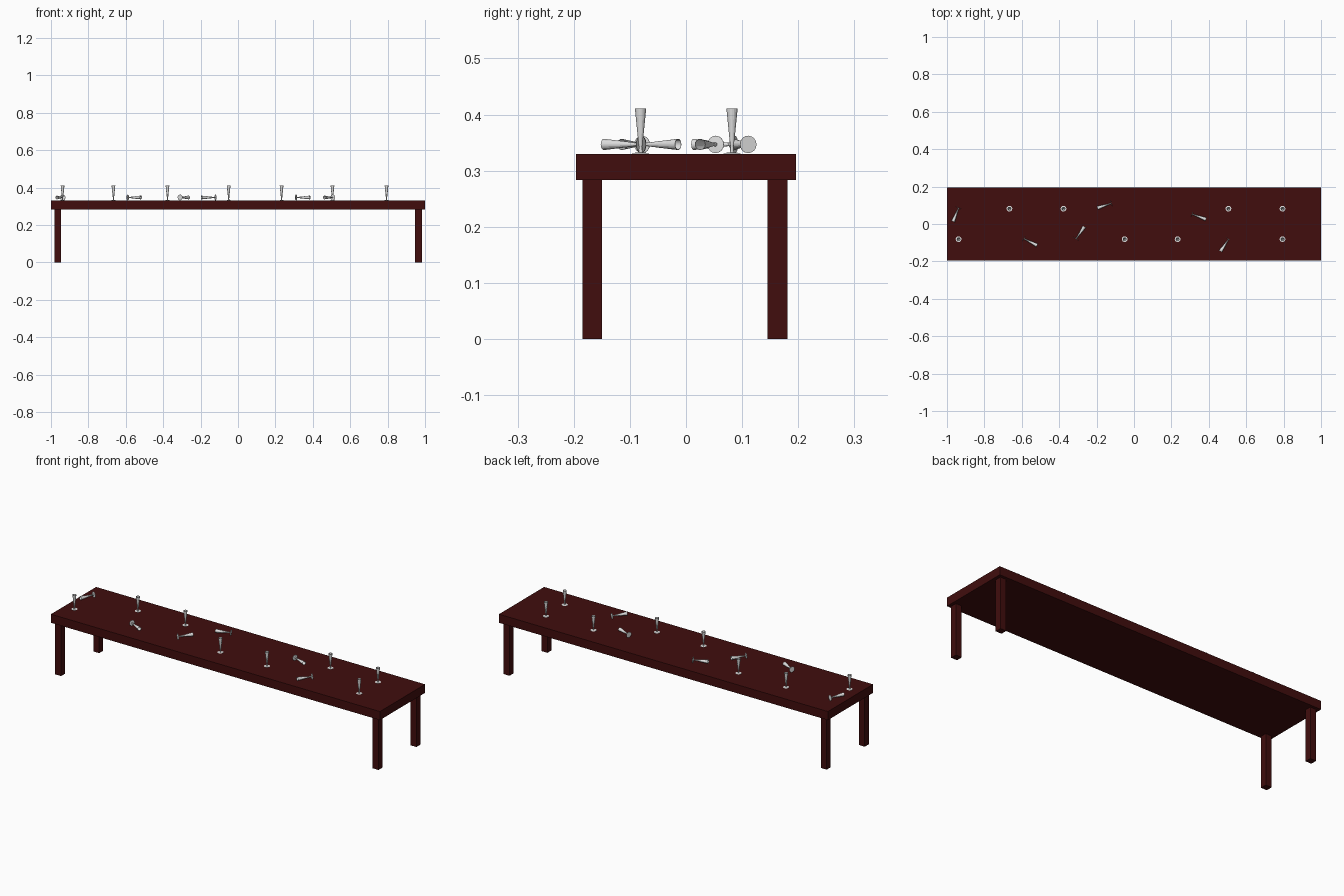
import bpy, bmesh, math
from mathutils import Vector, Matrix

if "Cube" in bpy.data.objects:
    bpy.data.objects.remove(bpy.data.objects["Cube"])


def material(name, rgb):
    m = bpy.data.materials.new(name)
    m.diffuse_color = (*rgb, 1)
    m.use_nodes = True
    m.node_tree.nodes["Principled BSDF"].inputs["Base Color"].default_value = m.diffuse_color
    return m


wood = material("dark red wood", (0.052, 0.004, 0.004))
glass = material("pale glass", (0.75, 0.75, 0.75))


def add_object(name, mesh, mat):
    if not mesh.materials:
        mesh.materials.append(mat)
    ob = bpy.data.objects.new(name, mesh)
    bpy.context.collection.objects.link(ob)
    return ob


def box(name, x0, x1, y0, y1, z0, z1, mat):
    bm = bmesh.new()
    bmesh.ops.create_cube(bm, size=1)
    bm.transform(Matrix.Translation(((x0 + x1) / 2, (y0 + y1) / 2, (z0 + z1) / 2))
                 @ Matrix.Diagonal((x1 - x0, y1 - y0, z1 - z0, 1)))
    mesh = bpy.data.meshes.new(name)
    bm.to_mesh(mesh)
    bm.free()
    return add_object(name, mesh, mat)


# Table
TOP = 0.33
box("table_top", -1, 1, -0.196, 0.196, 0.283, TOP, wood)
for xn, x in (("left", -0.964), ("right", 0.965)):
    for yn, y in (("front", -0.167), ("back", 0.163)):
        box(f"{yn}_{xn}_leg", x - 0.018, x + 0.018, y - 0.0175, y + 0.0175, 0, 0.284, wood)


# Flute glass: lathed foot, stem and hollow cup
def flute_mesh(sides=16):
    profile = [(0, 0), (0.0155, 0), (0.0155, 0.001), (0.0035, 0.002), (0.003, 0.012),
               (0.0055, 0.035), (0.010, 0.08), (0.0092, 0.08), (0.0047, 0.036), (0, 0.022)]
    bm = bmesh.new()
    vs = [bm.verts.new((r, 0, z)) for r, z in profile]
    es = [bm.edges.new(p) for p in zip(vs, vs[1:])]
    bmesh.ops.spin(bm, geom=vs + es, axis=(0, 0, 1), cent=(0, 0, 0),
                   steps=sides, angle=2 * math.pi)
    bmesh.ops.remove_doubles(bm, verts=bm.verts, dist=1e-5)
    bmesh.ops.recalc_face_normals(bm, faces=bm.faces)
    mesh = bpy.data.meshes.new("flute_glass")
    bm.to_mesh(mesh)
    bm.free()
    return mesh


flute = flute_mesh()

# Standing glasses in two rows
rows = {0.082: (-0.666, -0.377, 0.505, 0.794), -0.081: (-0.938, -0.05, 0.233, 0.794)}
for y, xs in rows.items():
    for x in xs:
        add_object("standing_glass", flute, glass).location = (x, y, TOP + 0.0005)

# Fallen glasses: foot position, then rim position
fallen = [((-0.937, 0.087), (-0.968, 0.012)), ((-0.59, -0.078), (-0.515, -0.116)),
          ((-0.12, 0.111), (-0.197, 0.085)), ((-0.31, -0.08), (-0.265, -0.014)),
          ((0.31, 0.053), (0.385, 0.025)), ((0.507, -0.08), (0.462, -0.147))]
for foot, rim in fallen:
    ob = add_object("fallen_glass", flute, glass)
    axis = Vector((rim[0] - foot[0], rim[1] - foot[1], 0))
    ob.rotation_euler = axis.to_track_quat('Z', 'Y').to_euler()
    ob.location = (*foot, TOP + 0.0168)
